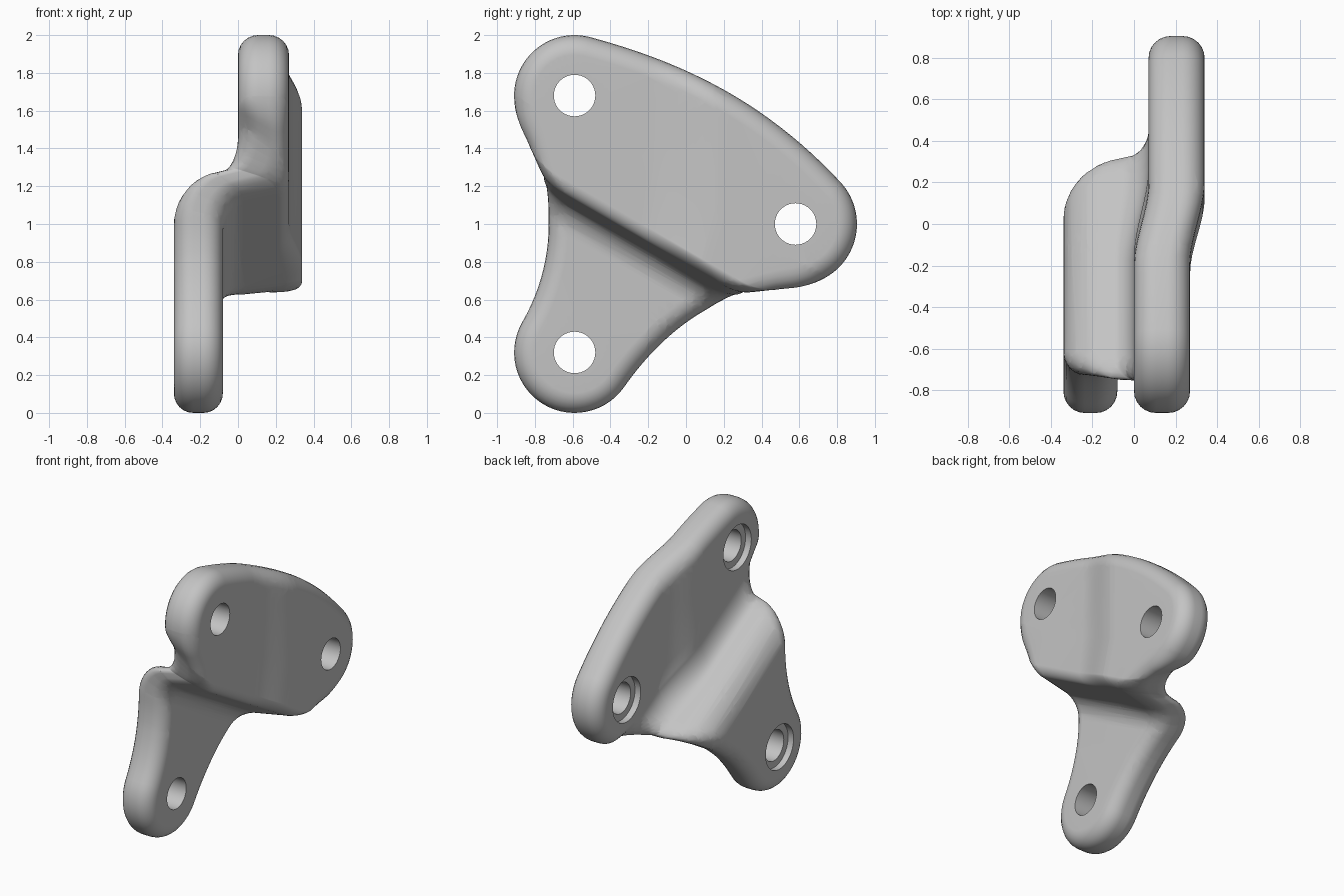
import bpy, bmesh
from math import cos, sin, radians, pi
from mathutils import Vector

if "Cube" in bpy.data.objects:
    bpy.data.objects.remove(bpy.data.objects["Cube"], do_unlink=True)

HOLE_R, RECESS_R, RECESS_N = 0.11, 0.16, -0.66
ROUND, FLAT_N = 0.105, 0.21          # edge rounding and the flat share of the rim
ACROSS = Vector((0.5, 0.866))        # direction across the fold, in (y, z)
ALONG = Vector((0.866, -0.5))        # direction along the fold

# Lobes: centre (y, z), radius, start and end angle
LOBES = [((-0.59, 1.68), 0.32, 75, 210),
         ((-0.59, 0.32), 0.32, 150, 325),
         ((0.58, 1.0), 0.325, -90, 43)]


def bezier(a, b, c, d, steps):
    pts = []
    for i in range(steps + 1):
        t = i / steps
        q = 1 - t
        pts.append(a * q**3 + b * 3 * q * q * t + c * 3 * q * t * t + d * t**3)
    return pts


def fillet(a, corner, b, steps):
    a, corner, b = Vector(a), Vector(corner), Vector(b)
    return bezier(a, a.lerp(corner, 0.56), b.lerp(corner, 0.56), b, steps)


def smooth(t):
    t = min(1, max(0, t))
    return t * t * (3 - 2 * t)


def polar(angle):
    return Vector((cos(angle), sin(angle)))


# Outline: lobe arcs joined by tangent curves
def make_outline():
    pts = []
    for i, (c, r, a0, a1) in enumerate(LOBES):
        a0, a1 = radians(a0), radians(a1)
        pts += [Vector(c) + r * polar(a0 + (a1 - a0) * j / 28) for j in range(29)]
        c2, r2, b0, _ = LOBES[(i + 1) % 3]
        b0 = radians(b0)
        start, end = pts[-1], Vector(c2) + r2 * polar(b0)
        h = 0.36 * (end - start).length
        pts += bezier(start, start + h * polar(a1 + pi / 2),
                      end - h * polar(b0 + pi / 2), end, 22)[1:-1]
    return pts


# Cross-section of the fold: matching points (s, x) on both skins
STEPS = 10
front = fillet((0.51, -0.08), (0.625, -0.08), (0.645, 0.03), STEPS) + \
    fillet((0.68, 0.215), (0.69, 0.27), (0.75, 0.27), STEPS)
back = fillet((0.55, -0.34), (0.755, -0.34), (0.76, -0.13), STEPS) + \
    fillet((0.765, -0.10), (0.775, 0.0), (0.93, 0.0), STEPS)
count = len(front)
V0, V1 = 0.53, 0.84
rows = [V0 + (V1 - V0) * i / (count - 1) for i in range(count)]
rows = [-1, 0.35] + rows + [1.0, 3]
front = [Vector((s, -0.08)) for s in rows[:2]] + front + [Vector((s, 0.27)) for s in rows[-2:]]
back = [Vector((s, -0.34)) for s in rows[:2]] + back + [Vector((s, 0.0)) for s in rows[-2:]]


def fold(p):
    n, pos = p.x, Vector((p.y, p.z))
    u, s = pos.dot(ALONG), pos.dot(ACROSS)
    i = max(j for j in range(len(rows) - 1) if rows[j] <= s)
    t = (s - rows[i]) / (rows[i + 1] - rows[i])
    f, b = front[i].lerp(front[i + 1], t), back[i].lerp(back[i + 1], t)
    target = b.lerp(f, (n + 1) / 2)
    # slide parallel to the nearby rim so the outline keeps its shape
    slide = -0.58 + 1.05 * min(1, max(0, (u + 1.25) / 1.12))
    pos += (target.x - s) * (ACROSS + slide * ALONG)
    # gentle sideways jog of the upper plate
    x = target.y + 0.07 * smooth((p.y + 0.2) / 0.4) * smooth((s - 0.58) / 0.26)
    return Vector((x, pos.x, pos.y))


bm = bmesh.new()


def ring(points, n):
    return [bm.verts.new((n, p.x, p.y)) for p in points]


def bridge(a, b):
    for i in range(len(a)):
        j = (i + 1) % len(a)
        bm.faces.new((a[i], a[j], b[j], b[i]))


def loop_edges(loop):
    return [bm.edges.get((loop[i - 1], loop[i])) for i in range(len(loop))]


# Rounded rim
outline = make_outline()
size = len(outline)
normals = []
for i in range(size):
    d = (outline[(i + 1) % size] - outline[i - 1]).normalized()
    normals.append(Vector((d.y, -d.x)))
angles = [radians(a) for a in range(0, 91, 15)]
levels = [(1, a) for a in reversed(angles)] + [(-1, a) for a in angles]
rim = []
for side, a in levels:
    inset = ROUND * (1 - cos(a))
    rim.append(ring([p - q * inset for p, q in zip(outline, normals)],
                    side * (FLAT_N + (1 - FLAT_N) * sin(a))))
for a, b in zip(rim, rim[1:]):
    bridge(a, b)

# Bolt holes, recessed on the back skin
caps = {1: loop_edges(rim[0]), -1: loop_edges(rim[-1])}
for c, *_ in LOBES:
    loops = [ring([Vector(c) + r * polar(2 * pi * i / 40) for i in range(40)], n)
             for r, n in ((HOLE_R, 1), (HOLE_R, RECESS_N), (RECESS_R, RECESS_N), (RECESS_R, -1))]
    for a, b in zip(loops, loops[1:]):
        bridge(a, b)
    caps[1] += loop_edges(loops[0])
    caps[-1] += loop_edges(loops[-1])

# Front and back skins
for side, edges in caps.items():
    bmesh.ops.triangle_fill(bm, use_beauty=True, edges=edges, normal=(side, 0, 0))


# Cut lines where the plate bends
def cut(point, normal):
    bmesh.ops.bisect_plane(bm, geom=bm.verts[:] + bm.edges[:] + bm.faces[:],
                           dist=1e-5, plane_co=point, plane_no=normal)


for v in rows[1:-1]:
    cut((0, ACROSS.x * v, ACROSS.y * v), (0, ACROSS.x, ACROSS.y))
for i in range(9):
    cut((0, -0.2 + i * 0.05, 0), (0, 1, 0))

for v in bm.verts:
    v.co = fold(v.co)
bmesh.ops.recalc_face_normals(bm, faces=bm.faces[:])
mesh = bpy.data.meshes.new("bracket_plate")
bm.to_mesh(mesh)
bm.free()
bracket = bpy.data.objects.new("bracket_plate", mesh)
bpy.context.collection.objects.link(bracket)

# Material
grey = bpy.data.materials.new("light_grey")
grey.use_nodes = True
grey.diffuse_color = (0.55, 0.55, 0.55, 1)
grey.node_tree.nodes["Principled BSDF"].inputs["Base Color"].default_value = (0.55, 0.55, 0.55, 1)
mesh.materials.append(grey)

# Smooth shading with sharp hole edges
bpy.ops.object.select_all(action='DESELECT')
bracket.select_set(True)
bpy.context.view_layer.objects.active = bracket
bpy.ops.object.shade_smooth_by_angle(angle=radians(40))
weighted = bracket.modifiers.new("weighted_normals", 'WEIGHTED_NORMAL')
weighted.keep_sharp = True
